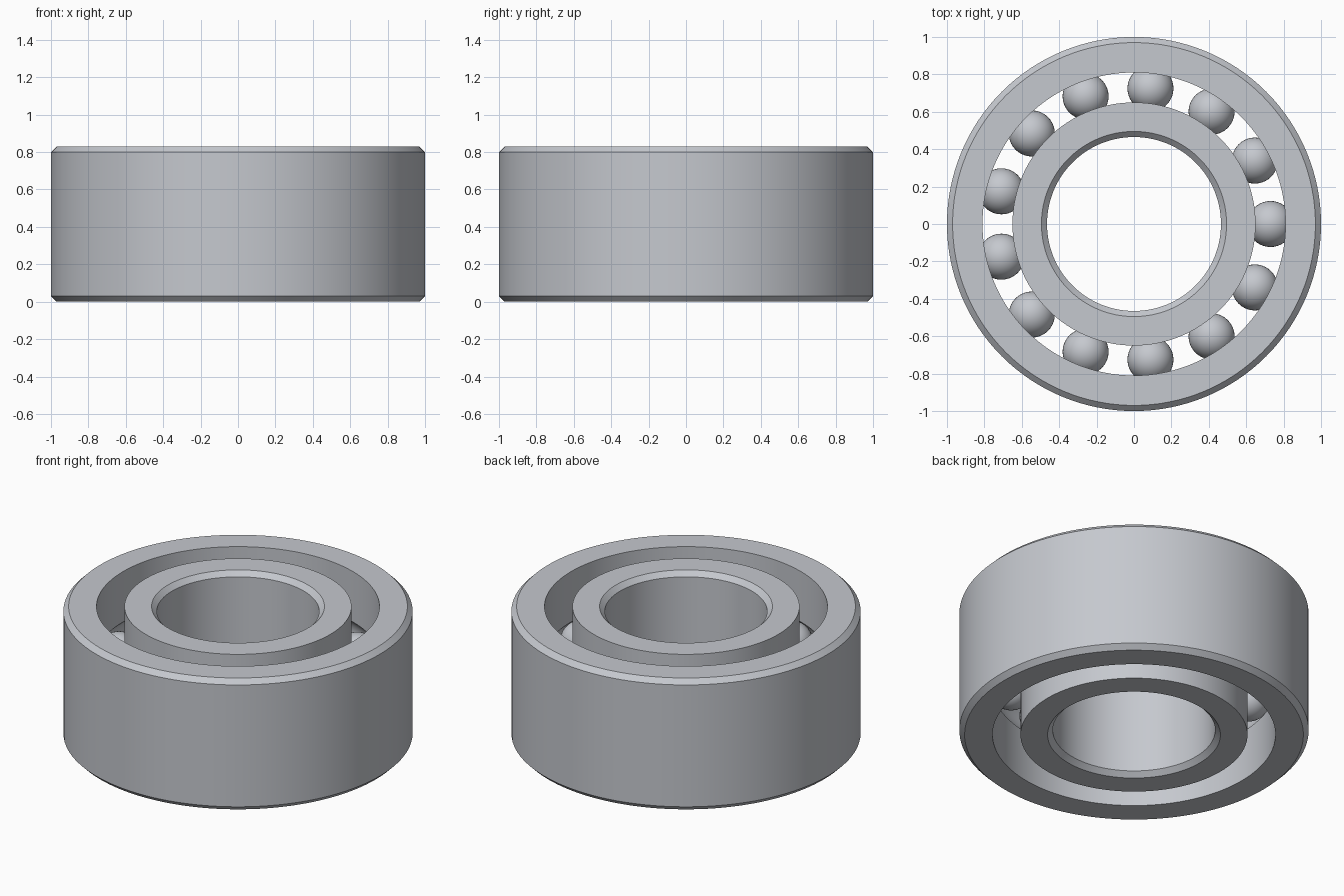
import bpy
import bmesh
from math import acos, cos, pi, radians, sin, tau

cube = bpy.data.objects.get("Cube")
if cube:
    bpy.data.objects.remove(cube, do_unlink=True)

HEIGHT = 0.83
MID = HEIGHT / 2
CHAMFER = 0.03
PITCH = 0.73
BALL_RADIUS = 0.123
GROOVE_RADIUS = 0.125
BALL_COUNT = 13
SEGMENTS = 128

steel = bpy.data.materials.new("brushed steel")
steel.use_nodes = True
color = (0.56, 0.58, 0.62, 1)
steel.diffuse_color = color
steel.node_tree.nodes["Principled BSDF"].inputs["Base Color"].default_value = color


def finish(bm, name):
    bmesh.ops.recalc_face_normals(bm, faces=bm.faces)
    mesh = bpy.data.meshes.new(name)
    bm.to_mesh(mesh)
    bm.free()
    mesh.materials.append(steel)
    obj = bpy.data.objects.new(name, mesh)
    bpy.context.collection.objects.link(obj)
    bpy.ops.object.select_all(action="DESELECT")
    obj.select_set(True)
    bpy.context.view_layer.objects.active = obj
    bpy.ops.object.shade_smooth_by_angle(angle=radians(30))
    return obj


def race(name, plain_radius, track_radius):
    """Ring with a chamfered plain wall and a grooved wall facing the balls."""
    side = 1 if plain_radius > track_radius else -1
    profile = [
        (track_radius, 0),
        (plain_radius - side * CHAMFER, 0),
        (plain_radius, CHAMFER),
        (plain_radius, HEIGHT - CHAMFER),
        (plain_radius - side * CHAMFER, HEIGHT),
        (track_radius, HEIGHT),
    ]
    # Circular ball groove, from its upper lip to its lower lip
    reach = acos(abs(track_radius - PITCH) / GROOVE_RADIUS)
    steps = 14
    for i in range(steps + 1):
        a = reach * (1 - 2 * i / steps)
        profile.append((PITCH + side * GROOVE_RADIUS * cos(a),
                        MID + GROOVE_RADIUS * sin(a)))

    bm = bmesh.new()
    rings = []
    for s in range(SEGMENTS):
        a = tau * s / SEGMENTS
        rings.append([bm.verts.new((r * cos(a), r * sin(a), z)) for r, z in profile])
    for s, ring in enumerate(rings):
        following = rings[(s + 1) % SEGMENTS]
        for i in range(len(profile)):
            j = (i + 1) % len(profile)
            bm.faces.new((ring[i], following[i], following[j], ring[j]))
    return finish(bm, name)


# Outer and inner rings
race("outer_ring", 1.0, 0.81)
race("inner_ring", 0.465, 0.65)

# Evenly spaced balls
for k in range(BALL_COUNT):
    a = tau * k / BALL_COUNT
    bm = bmesh.new()
    bmesh.ops.create_uvsphere(bm, u_segments=40, v_segments=20, radius=BALL_RADIUS)
    ball = finish(bm, f"ball_{k + 1}")
    ball.location = (PITCH * cos(a), PITCH * sin(a), MID)
